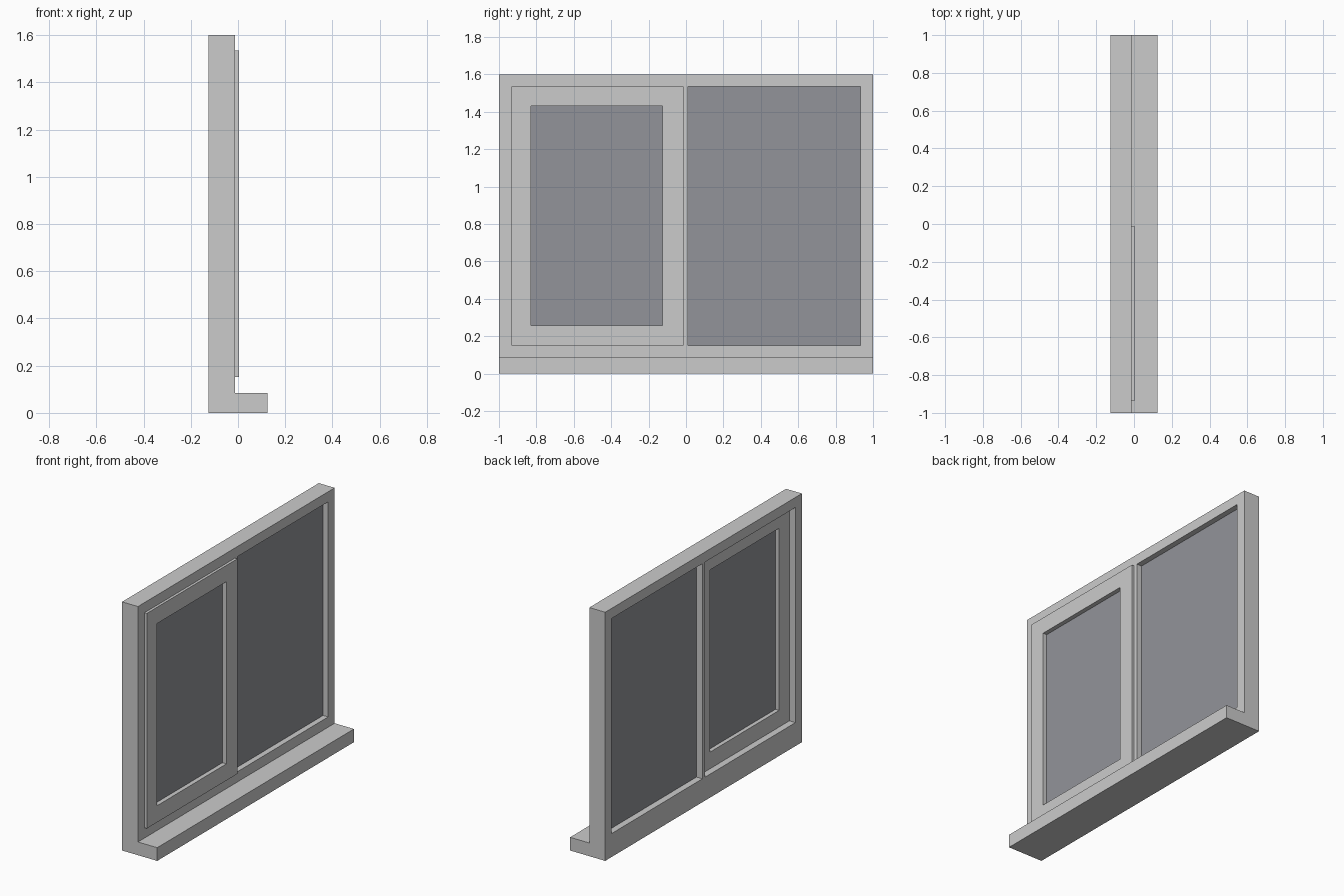
import bpy, bmesh

if "Cube" in bpy.data.objects:
    bpy.data.objects.remove(bpy.data.objects["Cube"])

GLASS = bpy.data.materials.new("tinted_glass")
GLASS.diffuse_color = (0.29, 0.295, 0.32, 1)
GLASS.use_nodes = True
GLASS.node_tree.nodes["Principled BSDF"].inputs["Base Color"].default_value = GLASS.diffuse_color


def add_mesh(name, bm):
    bmesh.ops.recalc_face_normals(bm, faces=bm.faces)
    me = bpy.data.meshes.new(name)
    bm.to_mesh(me)
    bm.free()
    ob = bpy.data.objects.new(name, me)
    bpy.context.collection.objects.link(ob)
    return ob


def extrude_profile(name, xz, y0, y1):
    """Extrude an x-z outline along y."""
    bm = bmesh.new()
    face = bm.faces.new([bm.verts.new((x, y0, z)) for x, z in xz])
    ext = bmesh.ops.extrude_face_region(bm, geom=[face])["geom"]
    verts = [g for g in ext if isinstance(g, bmesh.types.BMVert)]
    bmesh.ops.translate(bm, verts=verts, vec=(0, y1 - y0, 0))
    return add_mesh(name, bm)


def box(name, x, y, z):
    return extrude_profile(name, [(x[0], z[0]), (x[1], z[0]), (x[1], z[1]), (x[0], z[1])], *y)


def cut_opening(ob, y, z):
    """Cut a rectangular opening right through along x."""
    cutter = box("cutter", (-0.5, 0.5), y, z)
    cutter.hide_render = True
    mod = ob.modifiers.new("opening", 'BOOLEAN')
    mod.operation, mod.solver, mod.object = 'DIFFERENCE', 'EXACT', cutter
    bpy.context.view_layer.objects.active = ob
    bpy.ops.object.modifier_apply(modifier=mod.name)
    bpy.data.objects.remove(cutter)


LEFT, RIGHT = (-0.934, -0.014), (0.012, 0.934)   # openings in y
HEIGHT = (0.151, 1.535)                          # openings in z
SASH_Y, SASH_Z = (-0.83, -0.125), (0.258, 1.43)  # pane opening in the sash

# Outer frame with projecting sill, two openings separated by a mullion
frame = extrude_profile("window_frame", [
    (-0.125, 0), (0.125, 0), (0.125, 0.085), (-0.012, 0.085), (-0.012, 1.6), (-0.125, 1.6)], -1, 1)
cut_opening(frame, LEFT, HEIGHT)
cut_opening(frame, RIGHT, HEIGHT)

# Sash standing slightly proud of the frame
sash = box("sash", (-0.082, 0.005), LEFT, HEIGHT)
cut_opening(sash, SASH_Y, SASH_Z)

# Panes
for name, x, y, z in (("sash_pane", (-0.056, -0.023), SASH_Y, SASH_Z),
                      ("fixed_pane", (-0.083, -0.048), RIGHT, HEIGHT)):
    box(name, x, y, z).data.materials.append(GLASS)
